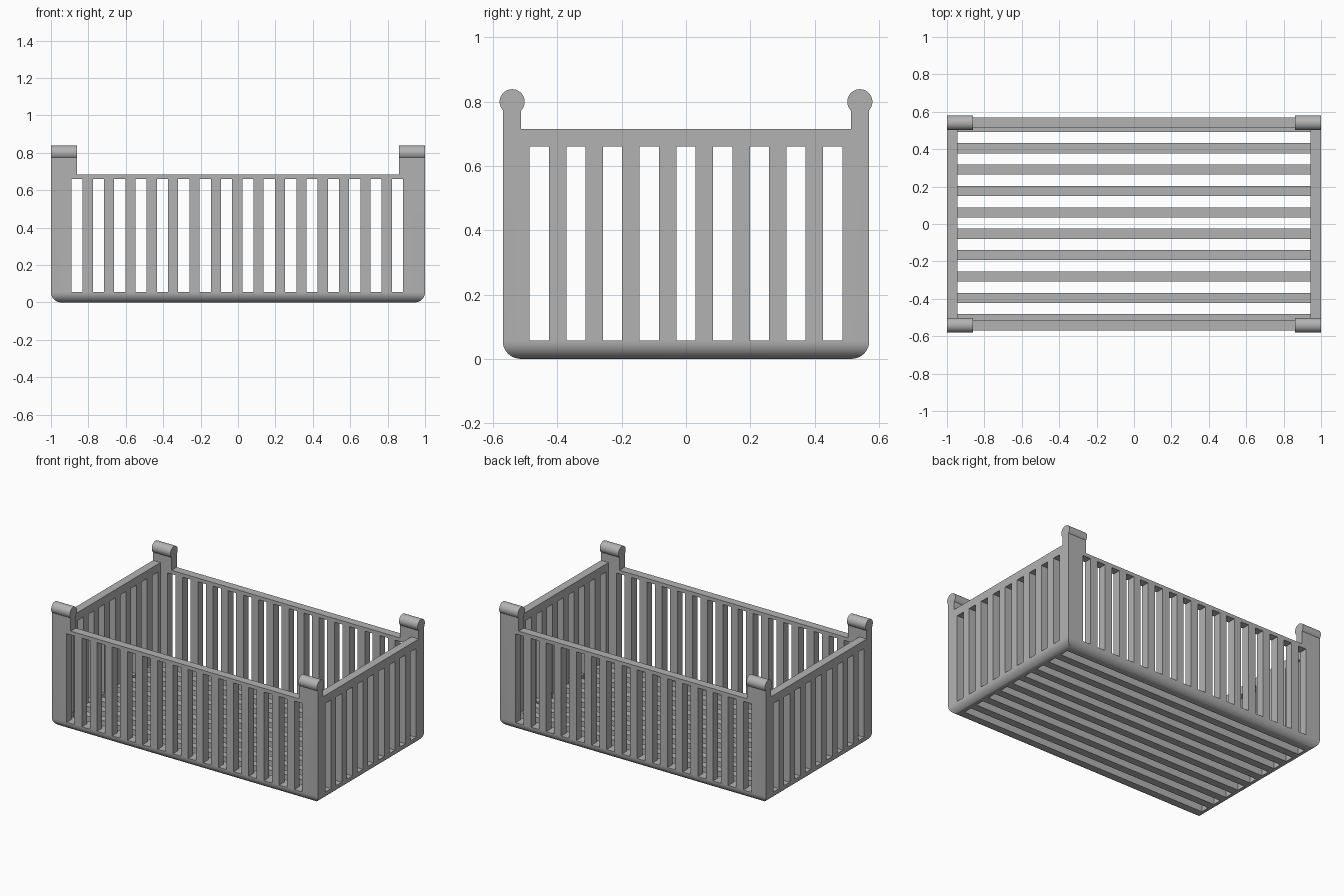
import bpy
import bmesh
from math import radians
from mathutils import Matrix, Vector

if "Cube" in bpy.data.objects:
    bpy.data.objects.remove(bpy.data.objects["Cube"])

HALF_X, HALF_Y, WALL = 1.0, 0.57, 0.056
FLOOR, SLOT_TOP = 0.057, 0.66
PITCH, GAP = 0.1142, 0.06
POST_TOP, END_TOP, SIDE_TOP, POST_X = 0.8, 0.715, 0.685, 0.86
IN_X, IN_Y = HALF_X - WALL, HALF_Y - WALL

grey = bpy.data.materials.new("grey plastic")
grey.use_nodes = True
colour = (0.45, 0.45, 0.45, 1)
grey.diffuse_color = colour
grey.node_tree.nodes["Principled BSDF"].inputs["Base Color"].default_value = colour


def add_box(bm, lo, hi):
    lo, hi = Vector(lo), Vector(hi)
    size = hi - lo
    matrix = Matrix.Translation((lo + hi) / 2) @ Matrix.Diagonal((*size, 1))
    return bmesh.ops.create_cube(bm, size=1, matrix=matrix)["verts"]


def make_object(name, bm):
    mesh = bpy.data.meshes.new(name)
    bm.to_mesh(mesh)
    bm.free()
    obj = bpy.data.objects.new(name, mesh)
    bpy.context.collection.objects.link(obj)
    mesh.materials.append(grey)
    return obj


def cut(target, name, boxes):
    """Subtract a set of separate boxes from the target."""
    bm = bmesh.new()
    for lo, hi in boxes:
        add_box(bm, lo, hi)
    cutter = make_object(name, bm)
    cutter.hide_render = True
    mod = target.modifiers.new(name, "BOOLEAN")
    mod.operation, mod.solver, mod.object = "DIFFERENCE", "EXACT", cutter
    bpy.context.view_layer.objects.active = target
    bpy.ops.object.modifier_apply(modifier=name)
    bpy.data.objects.remove(cutter)


def gaps(count, shift=0):
    """Start and end of each evenly spaced slot."""
    for i in range(count):
        c = (i - (count - 1) / 2) * PITCH + shift
        yield c - GAP / 2, c + GAP / 2


def smooth(obj):
    bpy.ops.object.select_all(action="DESELECT")
    obj.select_set(True)
    bpy.context.view_layer.objects.active = obj
    bpy.ops.object.shade_smooth_by_angle(angle=radians(30))


# Solid block with rounded bottom edges
bm = bmesh.new()
add_box(bm, (-HALF_X, -HALF_Y, 0), (HALF_X, HALF_Y, POST_TOP))
bottom = [e for e in bm.edges if all(v.co.z < 0.01 for v in e.verts)]
bmesh.ops.bevel(bm, geom=bottom, offset=0.055, segments=10, profile=0.5, affect="EDGES")
basket = make_object("basket", bm)

# Hollow inside, then lower the walls between the corner posts
cut(basket, "inside", [((-IN_X, -IN_Y, FLOOR), (IN_X, IN_Y, 1))])
cut(basket, "end_opening", [((-2, -IN_Y, END_TOP), (2, IN_Y, 1))])
cut(basket, "side_opening", [((-POST_X, -2, SIDE_TOP), (POST_X, 2, 1))])

# Slots in the long walls, end walls and floor
cut(basket, "side_slots", [((a, -2, FLOOR), (b, 2, SLOT_TOP)) for a, b in gaps(16, -0.004)])
cut(basket, "end_slots", [((-2, a, FLOOR), (2, b, SLOT_TOP)) for a, b in gaps(9)])
cut(basket, "floor_slots", [((-IN_X, a, -1), (IN_X, b, 0.1)) for a, b in gaps(9, 0.005)])
smooth(basket)

# Round rolls on top of the four posts
for x_name, sx in (("left", 1), ("right", -1)):
    for y_name, sy in (("front", -1), ("back", 1)):
        bm = bmesh.new()
        place = Matrix.Translation((sx * (HALF_X + POST_X) / 2, sy * 0.541, POST_TOP))
        bmesh.ops.create_cone(bm, cap_ends=True, segments=40, radius1=0.039, radius2=0.039,
                              depth=HALF_X - POST_X,
                              matrix=place @ Matrix.Rotation(radians(90), 4, "Y"))
        smooth(make_object(f"{y_name}_{x_name}_post_roll", bm))
